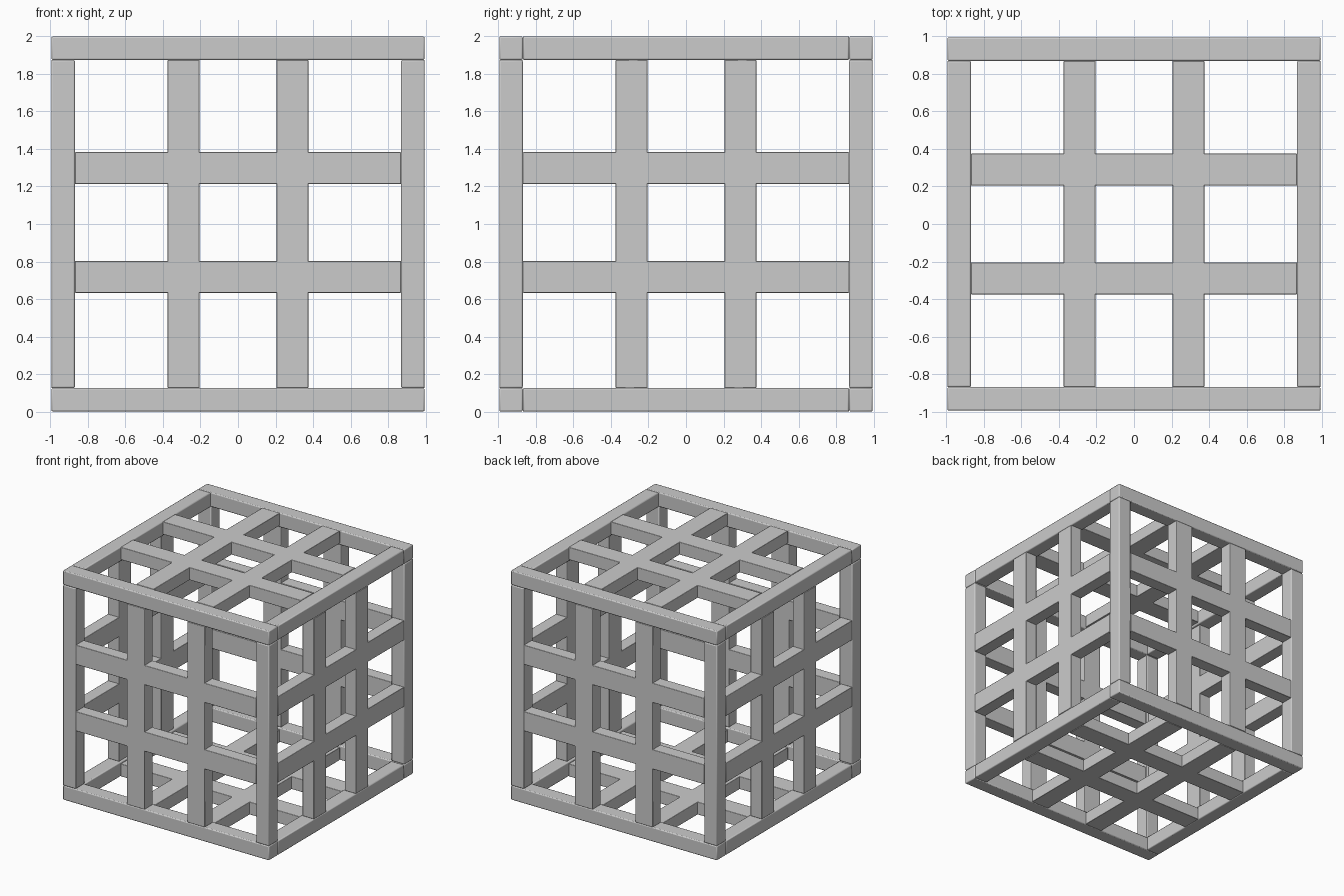
import bpy

if "Cube" in bpy.data.objects:
    bpy.data.objects.remove(bpy.data.objects["Cube"])

A = 0.995          # half outer size
T = 0.125          # frame rail thickness
D = 0.11           # lattice bar depth
W = 0.085          # lattice bar half width
I = A - T          # inner edge of the frame
C = 0.29           # lattice bar offset


def box(name, lo, hi, bevel=0.008):
    bpy.ops.mesh.primitive_cube_add(size=1)
    o = bpy.context.object
    o.name = name
    for v in o.data.vertices:
        for i in range(3):
            v.co[i] = lo[i] if v.co[i] < 0 else hi[i]
        v.co.z += 1.0
    if bevel:
        m = o.modifiers.new("soft_edges", "BEVEL")
        m.width = bevel
        m.segments = 2
    bpy.ops.object.shade_smooth_by_angle()
    return o


def span(s, a, b):
    return (a, b) if s > 0 else (-b, -a)


# Outer frame: full-length x rails, with y rails and posts fitted between
for s in (-1, 1):
    for t in (-1, 1):
        p, q = span(s, I, A), span(t, I, A)
        r = span(t, 1 - T, 1)
        box("cross_rail", (-A, p[0], r[0]), (A, p[1], r[1]))
        box("side_rail", (p[0], -I, r[0]), (p[1], I, r[1]))
        box("corner_post", (p[0], q[0], -1 + T), (p[1], q[1], 1 - T))


# Lattice on one face: two bars each way, flush with the frame
def lattice(name, axis, s):
    u, v = [i for i in range(3) if i != axis]
    outer = 1.0 if axis == 2 else A
    for along, across in ((u, v), (v, u)):
        for c in (-C, C):
            lo, hi = [0] * 3, [0] * 3
            lo[axis], hi[axis] = span(s, outer - D, outer)
            end = 1 - T if along == 2 else I
            lo[along], hi[along] = -end, end
            cc = c + (0.008 if across == 2 else 0)
            lo[across], hi[across] = cc - W, cc + W
            box(name, lo, hi, 0.004)


for axis, names in enumerate((("left_bar", "right_bar"),
                              ("front_bar", "back_bar"),
                              ("bottom_bar", "top_bar"))):
    lattice(names[0], axis, -1)
    lattice(names[1], axis, 1)
